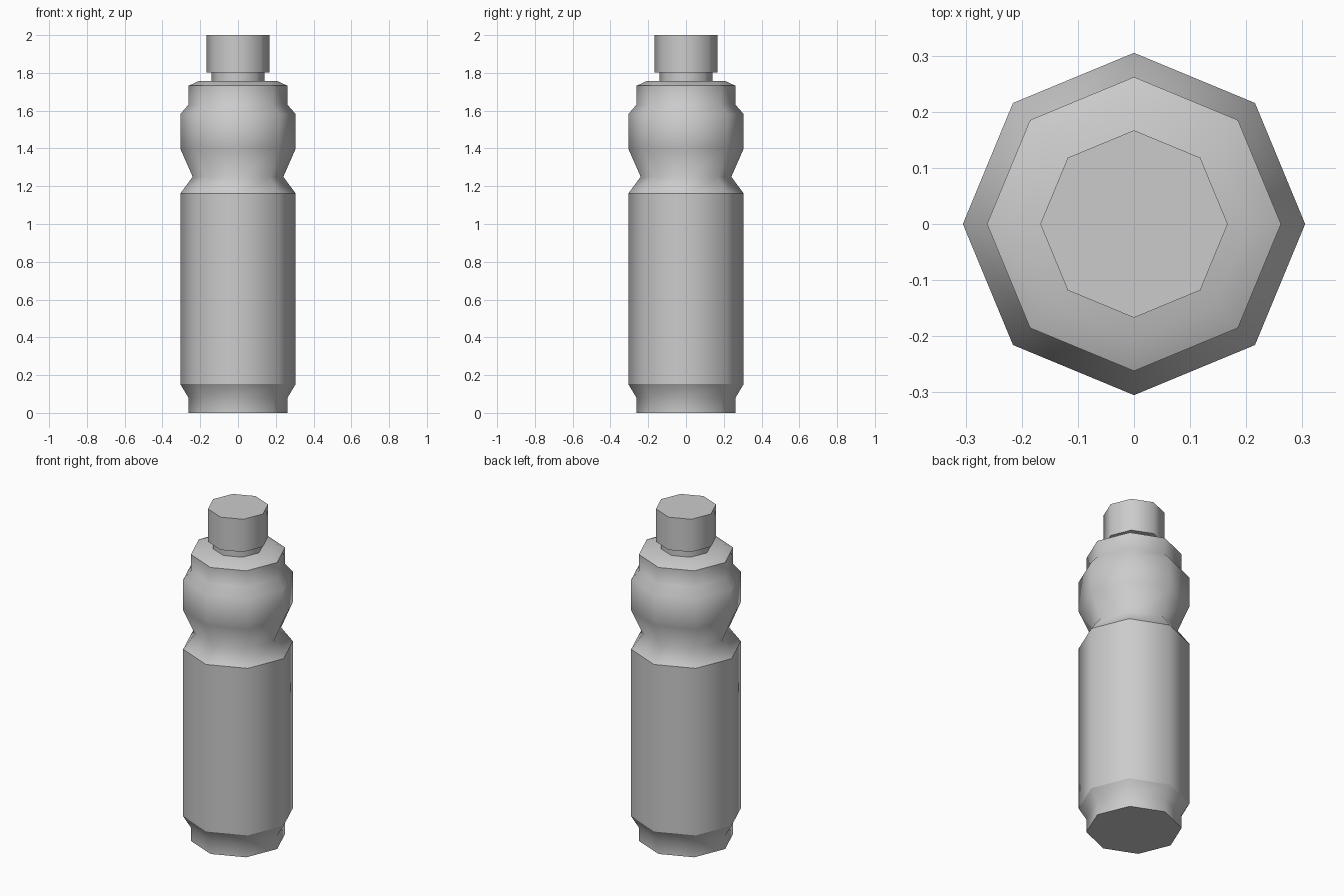
import bpy, bmesh
from math import cos, sin, pi

cube = bpy.data.objects.get("Cube")
if cube:
    bpy.data.objects.remove(cube, do_unlink=True)

SIDES = 8

grey = bpy.data.materials.new("light grey")
grey.use_nodes = True
colour = (0.6, 0.6, 0.6, 1)
grey.diffuse_color = colour
grey.node_tree.nodes["Principled BSDF"].inputs["Base Color"].default_value = colour


def lathe(name, profile, hard_heights):
    """Turn (radius, height) points into a capped solid with creases at the given heights."""
    bm = bmesh.new()
    rings = [[bm.verts.new((r * cos(2 * pi * i / SIDES), r * sin(2 * pi * i / SIDES), z))
              for i in range(SIDES)] for r, z in profile]
    for low, high in zip(rings, rings[1:]):
        for i in range(SIDES):
            j = (i + 1) % SIDES
            bm.faces.new((low[i], low[j], high[j], high[i]))
    bm.faces.new(rings[0][::-1])
    bm.faces.new(rings[-1])
    for face in bm.faces:
        face.smooth = True
    for edge in bm.edges:
        a, b = (v.co.z for v in edge.verts)
        if abs(a - b) < 1e-4 and any(abs(a - h) < 1e-4 for h in hard_heights):
            edge.smooth = False
    mesh = bpy.data.meshes.new(name)
    bm.to_mesh(mesh)
    bm.free()
    mesh.materials.append(grey)
    obj = bpy.data.objects.new(name, mesh)
    bpy.context.collection.objects.link(obj)
    return obj


# Bottle body: stepped foot, straight barrel, pinched grip, rounded shoulder
lathe("bottle_body", [
    (0.262, 0), (0.262, 0.08), (0.305, 0.152), (0.305, 1.162),
    (0.24, 1.25), (0.305, 1.398), (0.305, 1.582), (0.262, 1.632),
    (0.262, 1.732), (0.205, 1.758),
], [0, 0.152, 1.162, 1.732])

# Narrow neck between shoulder and cap
lathe("bottle_neck", [(0.14, 1.75), (0.14, 1.805)], [1.75, 1.805])

# Flat-topped cap
lathe("bottle_cap", [(0.167, 1.802), (0.167, 2.0)], [1.802, 2.0])
